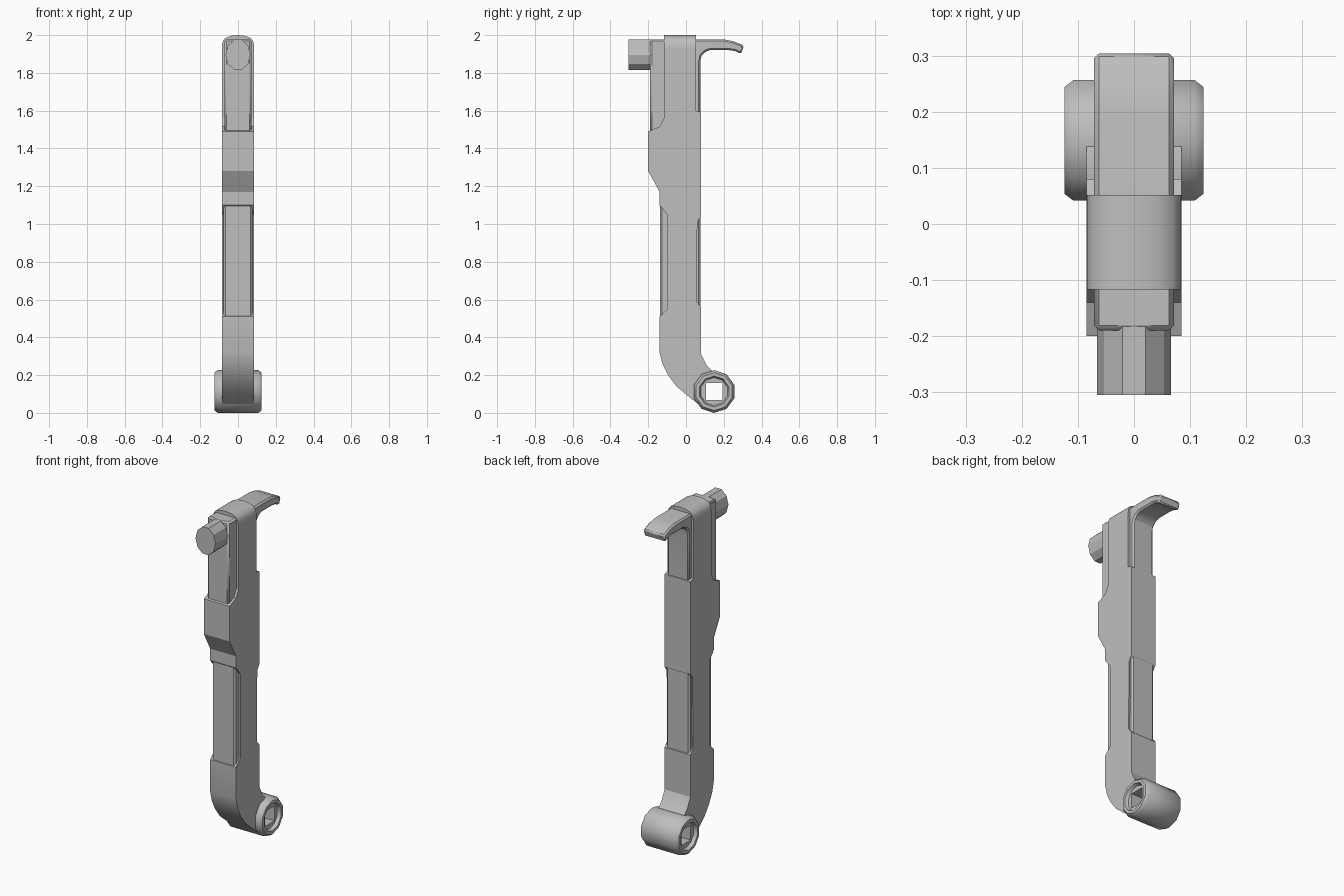
import bpy, bmesh, math
from mathutils import Matrix, Vector

if "Cube" in bpy.data.objects:
    bpy.data.objects.remove(bpy.data.objects["Cube"])

grey = bpy.data.materials.new("grey")
grey.use_nodes = True
grey.diffuse_color = (0.52, 0.52, 0.52, 1)
grey.node_tree.nodes["Principled BSDF"].inputs["Base Color"].default_value = grey.diffuse_color


def finish(name, bm, bevel=0, smooth=None):
    """Turn a bmesh into a shaded object, with an optional edge bevel."""
    bmesh.ops.recalc_face_normals(bm, faces=bm.faces)
    mesh = bpy.data.meshes.new(name)
    bm.to_mesh(mesh)
    bm.free()
    mesh.materials.append(grey)
    obj = bpy.data.objects.new(name, mesh)
    bpy.context.collection.objects.link(obj)
    bpy.ops.object.select_all(action="DESELECT")
    obj.select_set(True)
    bpy.context.view_layer.objects.active = obj
    if bevel:
        mod = obj.modifiers.new("edge_bevel", "BEVEL")
        mod.width, mod.segments = bevel, 1
        mod.limit_method, mod.angle_limit = "ANGLE", math.radians(50)
    if smooth:
        bpy.ops.object.shade_smooth_by_angle(angle=math.radians(smooth))
    return obj


def extrude(points, depth):
    """Extrude a closed outline of 3D points along depth."""
    bm = bmesh.new()
    face = bm.faces.new([bm.verts.new(p) for p in points])
    moved = bmesh.ops.extrude_face_region(bm, geom=[face])["geom"]
    bmesh.ops.translate(bm, vec=Vector(depth),
                        verts=[v for v in moved if isinstance(v, bmesh.types.BMVert)])
    # the source face stays as the near cap
    return bm


def side_part(name, profile, half, bevel=0, smooth=None):
    """Part from a side outline of (y, z), symmetric in x."""
    bm = extrude([(-half, y, z) for y, z in profile], (2 * half, 0, 0))
    return finish(name, bm, bevel, smooth)


# Outer shell: bulged upper body, waisted shaft and curved elbow
side_part("outer_shell", [
    (-.117, 1.93), (-.117, 1.56), (-.14, 1.515), (-.2, 1.49), (-.2, 1.28),
    (-.14, 1.17), (-.14, 1.1), (-.1, 1.05), (-.1, .55), (-.14, .51),
    (-.14, .32), (-.125, .26), (-.095, .2), (-.05, .14), (.01, .09), (.06, .05), (.1, .02),
    (.1, .16), (.145, .215), (.11, .25), (.08, .31), (.08, .56),
    (.055, .59), (.06, 1.01), (.08, 1.04), (.08, 1.59), (.052, 1.6), (.052, 1.93)],
    .085, smooth=22)

# Rounded cap closing the shell
half_cap = [(.085, 1.93), (.083, 1.96), (.07, 1.983), (.04, 1.996)]
cap = half_cap + [(-x, z) for x, z in reversed(half_cap)]
cap.insert(len(half_cap), (0, 2))
finish("shell_cap", extrude([(x, -.117, z) for x, z in cap], (0, .169, 0)), smooth=40)

# Inner core showing in the waist
side_part("waist_core", [(-.137, .49), (.077, .49), (.077, 1.12), (-.137, 1.12)], .077, .01)

# Upper core with the hooked thumb tab at the back
side_part("upper_core_and_tab", [
    (-.19, 1.45), (-.19, 1.978), (.2, 1.977), (.25, 1.968), (.307, 1.945),
    (.292, 1.9), (.262, 1.915), (.23, 1.92), (.125, 1.92), (.1, 1.91),
    (.082, 1.89), (.076, 1.86), (.076, 1.45)], .071, .009, 30)

# Faceted oval knob on the front
knob = [(.066 * math.cos(a), -.305, 1.896 + .084 * math.sin(a))
        for a in (i * math.pi / 5 for i in range(10))]
finish("front_knob", extrude(knob, (0, .15, 0)))

# Pivot barrel: chamfered rims and shallow recesses at both ends
centre = Vector((0, .149, .113))
half_rings = [(.108, .113), (.124, .1), (.124, .082), (.104, .074)]
rings = [(-x, r) for x, r in reversed(half_rings)] + half_rings
bm = bmesh.new()
loops = []
for x, r in rings:
    loops.append([bm.verts.new(centre + Vector((x, r * math.sin(a), r * math.cos(a))))
                  for a in (i * math.pi / 5 for i in range(10))])
for a, b in zip(loops, loops[1:]):
    for i in range(10):
        j = (i + 1) % 10
        bm.faces.new((a[i], a[j], b[j], b[i]))
bm.faces.new(loops[0])
bm.faces.new(loops[-1])
barrel = finish("pivot_barrel", bm)

# Square through hole
bm = bmesh.new()
bmesh.ops.create_cube(bm, size=1, matrix=Matrix.Translation(centre)
                      @ Matrix.Diagonal((.5, .088, .088, 1)))
cutter = finish("hole_cutter", bm)
cutter.hide_render = True
cut = barrel.modifiers.new("square_hole", "BOOLEAN")
cut.operation, cut.solver, cut.object = "DIFFERENCE", "EXACT", cutter
bpy.ops.object.select_all(action="DESELECT")
barrel.select_set(True)
bpy.context.view_layer.objects.active = barrel
bpy.ops.object.modifier_apply(modifier=cut.name)
bpy.data.objects.remove(cutter)
bpy.ops.object.shade_smooth_by_angle(angle=math.radians(38))
